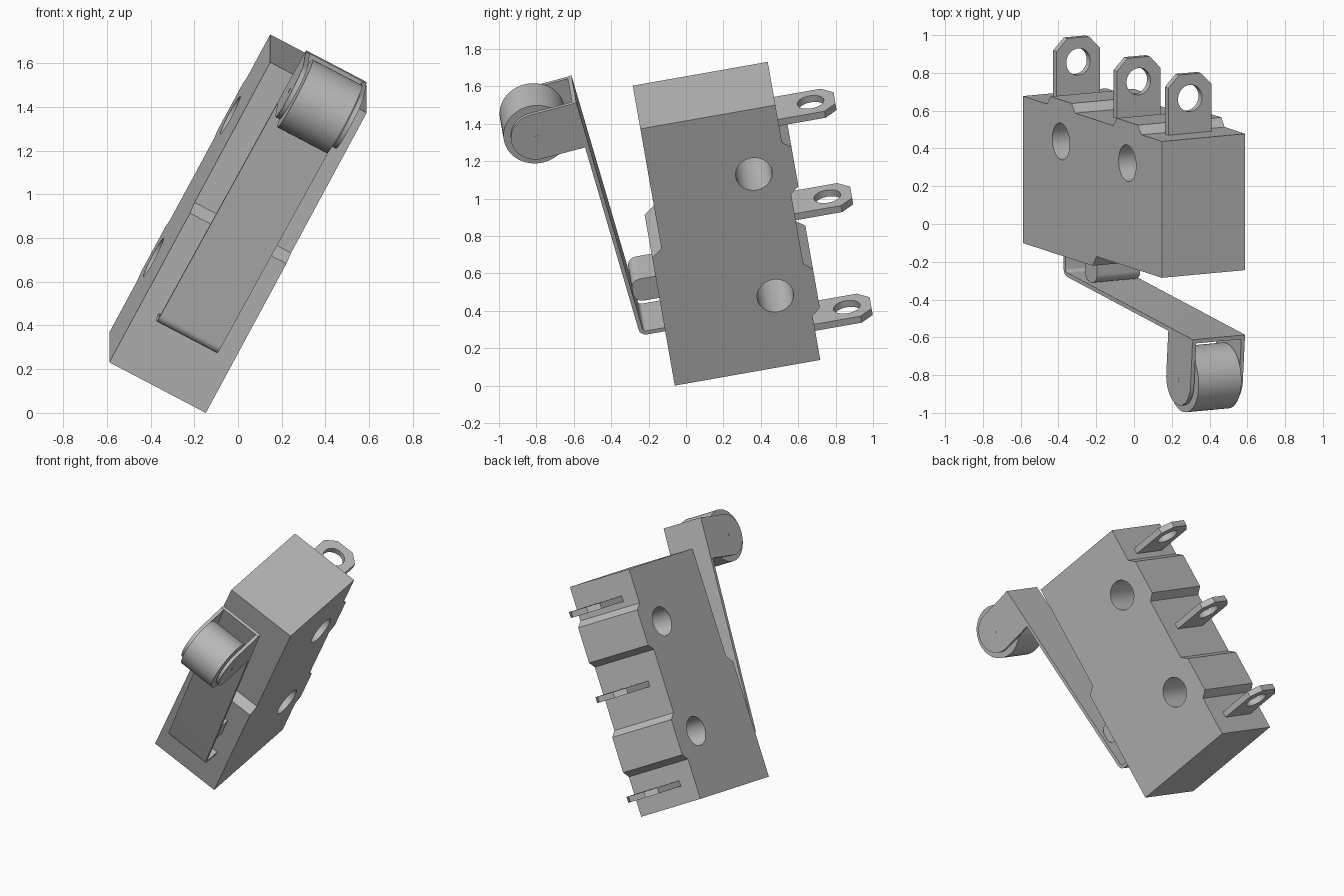
import bpy, bmesh
from math import radians, sin, cos, pi, atan2
from mathutils import Matrix, Vector

cube = bpy.data.objects.get("Cube")
if cube:
    bpy.data.objects.remove(cube, do_unlink=True)

# Switch frame: x across the width, y from lever to terminals, z along the length
FRAME = (Matrix.Translation((-0.147, -0.06, 0)) @ Matrix.Rotation(radians(10), 4, 'X')
         @ Matrix.Rotation(radians(28), 4, 'Y') @ Matrix.Translation((-0.25, 0, 0)))

grey = bpy.data.materials.new("plain_grey")
grey.use_nodes = True
grey.diffuse_color = (0.5, 0.5, 0.5, 1)
grey.node_tree.nodes["Principled BSDF"].inputs["Base Color"].default_value = (0.5, 0.5, 0.5, 1)


def prism(name, outline, low, high, axis='X', smooth=False):
    """Extrude a 2D outline along X (points are y, z) or along Z (points are x, y)."""
    bm = bmesh.new()
    place = (lambda p, h: (h, *p)) if axis == 'X' else (lambda p, h: (*p, h))
    base = bm.faces.new([bm.verts.new(place(p, low)) for p in outline])
    out = bmesh.ops.extrude_face_region(bm, geom=[base])["geom"]
    shift = Vector(place((0, 0), high - low))
    bmesh.ops.translate(bm, vec=shift, verts=[v for v in out if isinstance(v, bmesh.types.BMVert)])
    bmesh.ops.recalc_face_normals(bm, faces=bm.faces)
    bm.transform(FRAME)
    mesh = bpy.data.meshes.new(name)
    bm.to_mesh(mesh)
    bm.free()
    mesh.materials.append(grey)
    obj = bpy.data.objects.new(name, mesh)
    bpy.context.collection.objects.link(obj)
    if smooth:
        smooth_edges(obj)
    return obj


def smooth_edges(obj):
    bpy.ops.object.select_all(action='DESELECT')
    obj.select_set(True)
    bpy.context.view_layer.objects.active = obj
    bpy.ops.object.shade_smooth_by_angle(angle=radians(30))


def arc(cx, cy, r, start=0, end=360, steps=48):
    full = end - start == 360
    count = steps if full else steps + 1
    angles = [radians(start + (end - start) * i / steps) for i in range(count)]
    return [(cx + r * cos(a), cy + r * sin(a)) for a in angles]


def drill(obj, cutters):
    for cutter in cutters:
        mod = obj.modifiers.new("hole", 'BOOLEAN')
        mod.operation = 'DIFFERENCE'
        mod.solver = 'EXACT'
        mod.object = cutter
    bpy.ops.object.select_all(action='DESELECT')
    obj.select_set(True)
    bpy.context.view_layer.objects.active = obj
    for mod in list(obj.modifiers):
        bpy.ops.object.modifier_apply(modifier=mod.name)
    for cutter in cutters:
        bpy.data.objects.remove(cutter, do_unlink=True)
    smooth_edges(obj)


def ribbon(path, thickness):
    """Thicken an open 2D path into a closed outline."""
    pts = [Vector(p) for p in path]
    left, right = [], []
    for i, p in enumerate(pts):
        d = (pts[min(i + 1, len(pts) - 1)] - pts[max(i - 1, 0)]).normalized()
        n = Vector((-d.y, d.x)) * thickness / 2
        left.append(tuple(p + n))
        right.append(tuple(p - n))
    return left + right[::-1]


# Body: stepped front, two chamfered ribs on the back, two through holes
LENGTH, BACK, RIB = 1.567, 0.79, 0.836
RIB_CENTRES = (0.43, 1.178)
side = [(0, 0), (BACK, 0)]
for c in RIB_CENTRES:
    side += [(BACK, c - 0.158), (RIB, c - 0.12), (RIB, c + 0.12), (BACK, c + 0.158)]
side += [(BACK, LENGTH), (0.057, LENGTH), (0.057, 0.83), (0, 0.785)]
body = prism("switch_body", side, -0.25, 0.25)
drill(body, [prism("hole_cutter", arc(0.613, c, 0.098), -0.4, 0.4) for c in RIB_CENTRES])

# Terminals: chamfered blades with an eyelet
for label, z in (("lower", 0.115), ("middle", 0.795), ("upper", 1.375)):
    half, tip, cut = 0.13, 1.108, 0.065
    blade = [(-half, BACK - 0.03), (half, BACK - 0.03), (half, tip - cut), (half - cut, tip),
             (cut - half, tip), (-half, tip - cut)]
    terminal = prism(label + "_terminal", blade, z, z + 0.04, 'Z')
    drill(terminal, [prism("eyelet_cutter", arc(0, tip - half, 0.072), z - 0.1, z + 0.1, 'Z')])

# Plunger with a rounded nose
r = 0.05
nose = arc(r - 0.135, 0.609 - r, r, 90, 180, 8) + arc(r - 0.135, 0.476 + r, r, 180, 270, 8)
prism("plunger", [(0.02, 0.609)] + nose + [(0.02, 0.476)], -0.13, 0.13, smooth=True)

# Lever: foot, rounded bend and long inclined strip
LEVER = 0.157
SHEET = 0.022
bend = arc(-0.098, 0.326, 0.03, 270, 180, 6)
lever_path = [(0.02, 0.296)] + bend + [(-0.267, 1.741)]
prism("lever", ribbon(lever_path, SHEET), -LEVER, LEVER, smooth=True)

# Roller fork: two rounded ears square to the lever
pin = Vector((-0.497, 1.579))
along = Vector((-0.098, 1)).normalized()
outward = Vector((-along.y, along.x))
ear_r = 0.137
turn = degrees_out = atan2(outward.y, outward.x) * 180 / pi
root = pin - outward * 0.235
ear = [tuple(root + along * ear_r)]
ear += arc(pin.x, pin.y, ear_r, turn - 90, turn + 90, 24)
ear += [tuple(root - along * ear_r)]
for label, x in (("right", -LEVER), ("left", LEVER - SHEET)):
    prism(label + "_fork_ear", ear, x, x + SHEET, smooth=True)

# Roller and its pin
prism("roller", arc(pin.x, pin.y, 0.175, steps=64), -0.128, 0.128, smooth=True)
prism("roller_pin", arc(pin.x, pin.y, 0.01, steps=16), -LEVER - 0.002, LEVER + 0.002, smooth=True)
